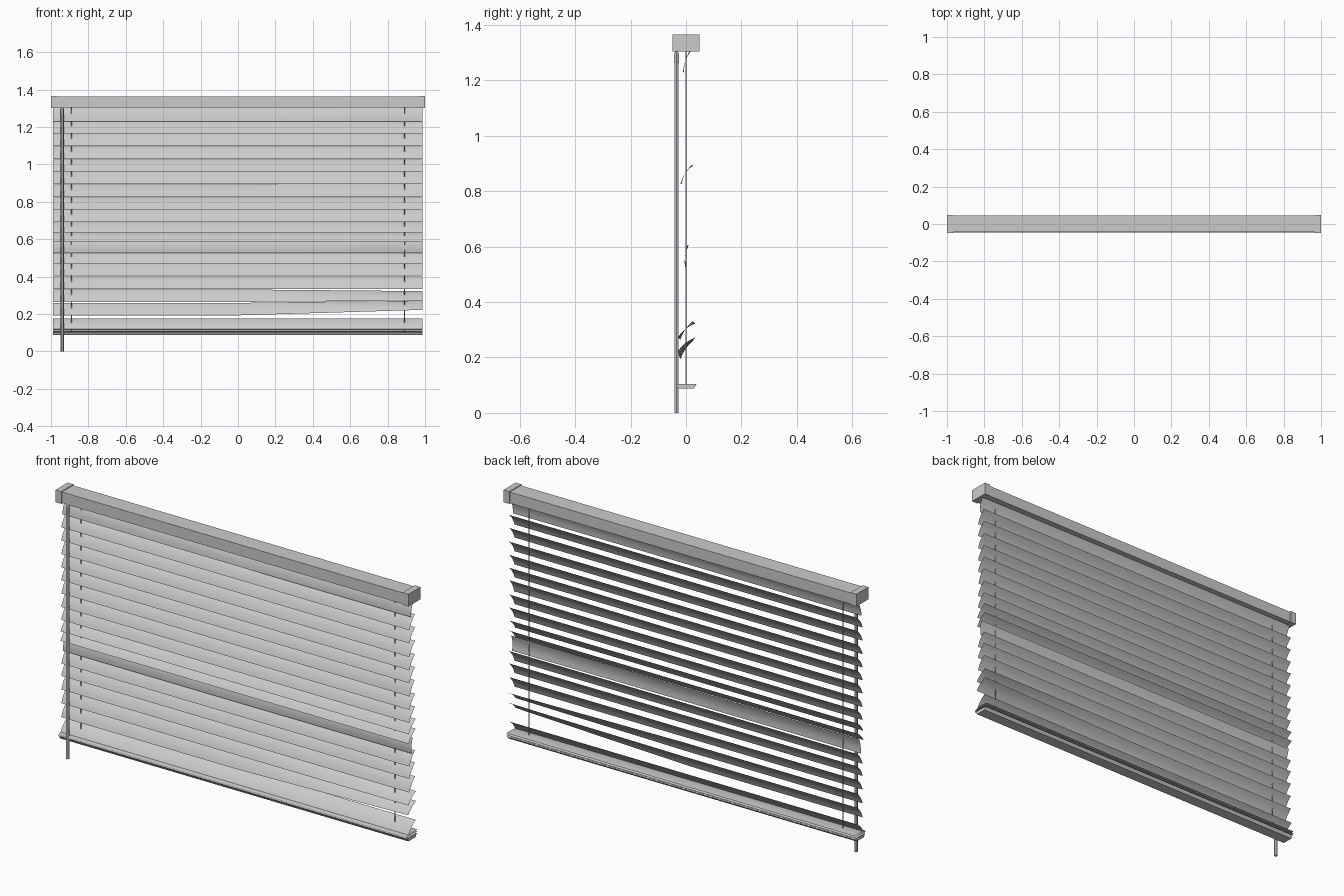
import bpy, bmesh, math

cube = bpy.data.objects.get("Cube")
if cube:
    bpy.data.objects.remove(cube, do_unlink=True)


def material(name, rgb):
    m = bpy.data.materials.new(name)
    m.use_nodes = True
    m.diffuse_color = (*rgb, 1)
    m.node_tree.nodes["Principled BSDF"].inputs["Base Color"].default_value = (*rgb, 1)
    return m


grey = material("light grey", (0.6, 0.6, 0.6))


def finish(name, bm, smooth=False):
    mesh = bpy.data.meshes.new(name)
    bm.to_mesh(mesh)
    bm.free()
    mesh.materials.append(grey)
    for p in mesh.polygons:
        p.use_smooth = smooth
    ob = bpy.data.objects.new(name, mesh)
    bpy.context.collection.objects.link(ob)
    return ob


def box(name, x, y, z):
    bm = bmesh.new()
    bmesh.ops.create_cube(bm, size=1)
    for v in bm.verts:
        v.co = [r[0] + (c + 0.5) * (r[1] - r[0]) for c, r in zip(v.co, (x, y, z))]
    return finish(name, bm)


def rod(name, x, y, rings, sides):
    """Upright lathe through (height, radius) rings."""
    bm = bmesh.new()
    loops = []
    for z, r in rings:
        loops.append([bm.verts.new((x + r * math.cos(math.tau * i / sides),
                                    y + r * math.sin(math.tau * i / sides), z))
                      for i in range(sides)])
    for a, b in zip(loops, loops[1:]):
        for i in range(sides):
            j = (i + 1) % sides
            bm.faces.new((a[i], a[j], b[j], b[i]))
    bm.faces.new(loops[0][::-1])
    bm.faces.new(loops[-1])
    return finish(name, bm)


def slat(name, z, tilt, twist=0, lift=0, width=0.08, crown=0.006):
    """Thin crowned sheet; its left half can twist and lift."""
    bm = bmesh.new()
    rows = []
    steps, across = 12, 4
    for i in range(steps + 1):
        x = -0.988 + 1.974 * i / steps
        bend = max(0, x)
        a = math.radians(tilt + twist * bend)
        row = []
        for k in range(across + 1):
            t = 2 * k / across - 1
            u, h = t * width / 2, crown * (0.5 - t * t)
            row.append(bm.verts.new((x, u * math.cos(a) - h * math.sin(a),
                                     z + lift * bend + u * math.sin(a) + h * math.cos(a))))
        rows.append(row)
    for a, b in zip(rows, rows[1:]):
        for k in range(across):
            bm.faces.new((a[k], b[k], b[k + 1], a[k + 1]))
    return finish(name, bm, True)


# Head rail with end caps
box("head_rail", (-0.97, 0.97), (-0.044, 0.045), (1.305, 1.362))
for side, s in (("left", 1), ("right", -1)):
    box(side + "_end_cap", sorted((s * 0.967, s * 1.0)), (-0.049, 0.049), (1.303, 1.366))
    # Ladder cord
    rod(side + "_cord", s * 0.89, 0, [(0.1, 0.003), (1.306, 0.003)], 6)

# Hanging slats, with a few disturbed ones
heights = (1.268, 1.201, 1.134, 1.064, 0.996, 0.93, 0.862, 0.793, 0.727,
           0.667, 0.617, 0.567, 0.503, 0.44, 0.37, 0.3, 0.228, 0.15)
tilts = {0: 70, 9: 47, 10: 44, 11: 80, 17: 46}
twists = {0: 6, 6: 6, 11: 6, 15: -18, 16: -18}
for i, z in enumerate(heights):
    slat(f"slat_{i + 1}", z, tilts.get(i, 56), twists.get(i, 0), 0.022 if i == 16 else 0)

# Slats stacked on the bottom rail
for i, tilt in enumerate((-3, 0, 4)):
    slat(f"stacked_slat_{i + 1}", 0.106 + 0.007 * i, tilt, width=0.09, crown=0.004)

# Bottom rail with a tapered underside
rail = box("bottom_rail", (-0.988, 0.986), (-0.038, 0.038), (0.088, 0.104))
for v in rail.data.vertices:
    if v.co.z < 0.09:
        v.co.y *= 0.75

# Tilt wand with its hook
rod("tilt_wand", -0.94, -0.034, [(0, 0.009), (1.26, 0.009), (1.27, 0.011), (1.295, 0.011), (1.304, 0.005)], 6)
box("wand_hook", (-0.944, -0.936), (-0.038, -0.03), (1.298, 1.31))
